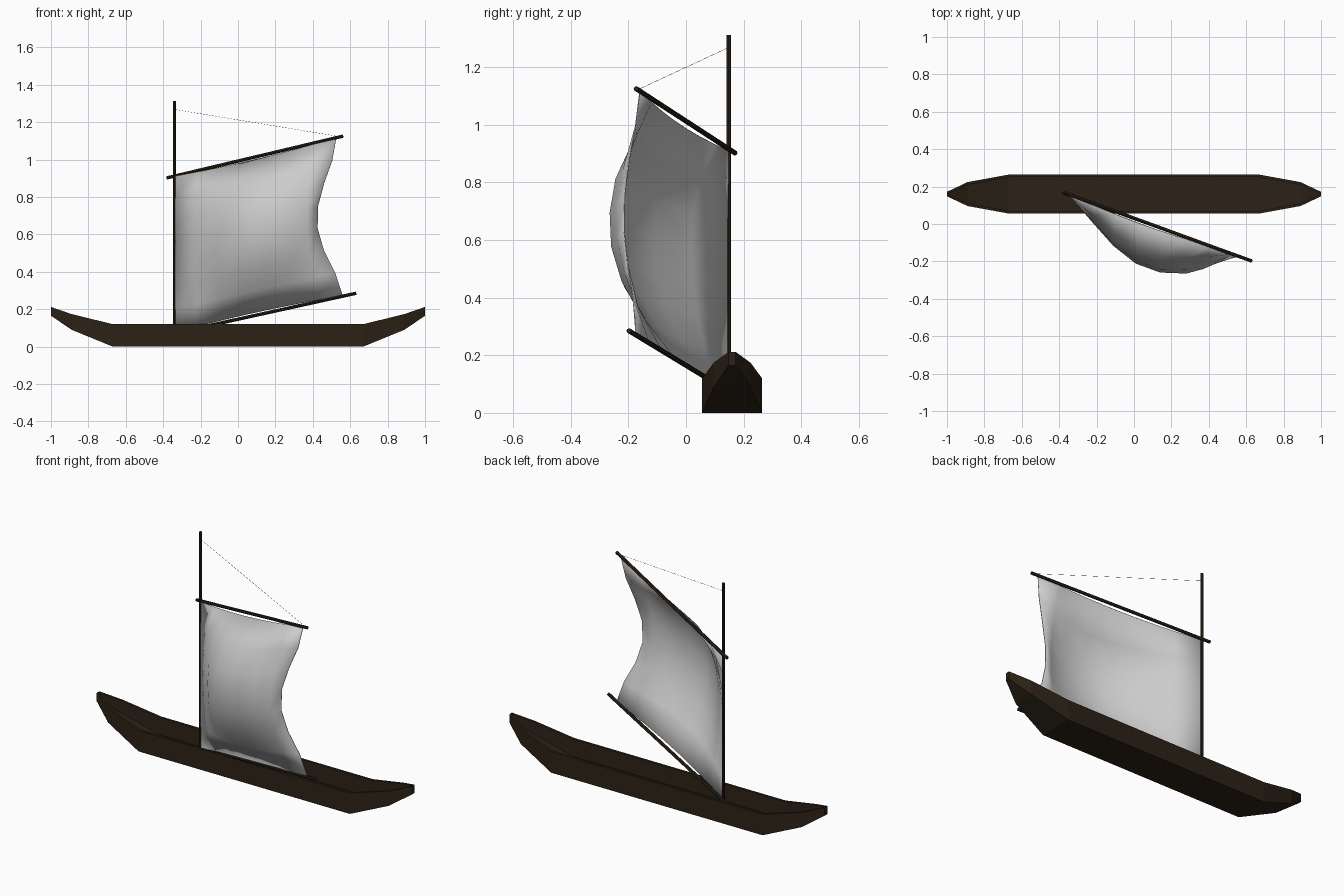
import bpy, bmesh
from mathutils import Vector

if "Cube" in bpy.data.objects:
    bpy.data.objects.remove(bpy.data.objects["Cube"])


def material(name, rgb):
    m = bpy.data.materials.new(name)
    m.diffuse_color = (*rgb, 1)
    m.use_nodes = True
    m.node_tree.nodes["Principled BSDF"].inputs["Base Color"].default_value = m.diffuse_color
    return m


wood = material("dark_wood", (0.025, 0.016, 0.008))


def add_object(name, bm, mat=None):
    bmesh.ops.recalc_face_normals(bm, faces=bm.faces[:])
    me = bpy.data.meshes.new(name)
    bm.to_mesh(me)
    bm.free()
    ob = bpy.data.objects.new(name, me)
    bpy.context.collection.objects.link(ob)
    if mat:
        me.materials.append(mat)
    return ob


def pole(name, a, b, r, sides=8):
    a, b = Vector(a), Vector(b)
    bm = bmesh.new()
    bmesh.ops.create_cone(bm, cap_ends=True, segments=sides, radius1=r,
                          radius2=r, depth=(b - a).length)
    ob = add_object(name, bm, wood)
    ob.location = (a + b) / 2
    ob.rotation_euler = (b - a).to_track_quat('Z', 'Y').to_euler()
    return ob


# Dugout hull: U-shaped sections lofted from end to end
# x, half width, bottom z, rim z, floor z, wall thickness
half = [(0.67, 0.104, 0.0, 0.12, 0.02, 0.014),
        (0.89, 0.064, 0.09, 0.174, 0.105, 0.014),
        (1.0, 0.012, 0.165, 0.212, 0.175, 0.012)]
stations = [(-s[0], *s[1:]) for s in reversed(half)] + half
bm = bmesh.new()
rings = []
for x, w, zb, zt, zf, t in stations:
    n = w - t
    section = [(-w, zb), (w, zb), (w, zt), (n, zt),
               (n, zf), (-n, zf), (-n, zt), (-w, zt)]
    rings.append([bm.verts.new((x, 0.16 + y, z)) for y, z in section])
for p, q in zip(rings, rings[1:]):
    for i in range(8):
        j = (i + 1) % 8
        bm.faces.new((p[i], p[j], q[j], q[i]))
for r in (rings[0], rings[-1]):
    bm.faces.new((r[0], r[1], r[2], r[7]))
add_object("hull", bm, wood)

# Mast, yard, boom and the line from masthead to yard end
pole("mast", (-0.34, 0.148, 0.015), (-0.34, 0.148, 1.312), 0.008)
pole("yard", (-0.38, 0.17, 0.902), (0.56, -0.173, 1.125), 0.009)
pole("boom", (-0.38, 0.168, 0.063), (0.63, -0.198, 0.285), 0.009)
pole("halyard", (-0.34, 0.148, 1.268), (0.53, -0.16, 1.125), 0.0006, 5)

# Sail: edges on the spars, blended into a bellied middle section
tack, clew = Vector((-0.34, 0.148, 0.075)), Vector((0.56, -0.173, 0.272))
throat, peak = Vector((-0.34, 0.148, 0.91)), Vector((0.525, -0.16, 1.115))
belly = [(-0.34, 0.148), (-0.23, 0.02), (-0.11, -0.115), (0.01, -0.21),
         (0.14, -0.258), (0.28, -0.264), (0.37, -0.24), (0.425, -0.215)]
body = [0.06, 0.47, 0.79, 0.96, 1, 0.94, 0.64, 0.06]
leech = [0, 0.27, 0.72, 1, 0.97, 0.67, 0.25, 0]
bm = bmesh.new()
grid = []
for j in range(8):
    row = []
    for i, (bx, by) in enumerate(belly):
        u, v = i / 7, j / 7
        w = body[j] + (leech[j] - body[j]) * u ** 5
        p = tack.lerp(clew, u).lerp(throat.lerp(peak, u), v)
        # foot and head edges scallop slightly away from the spars
        sag = 0.05 * u * (1 - u) * (1 - 2 * v)
        row.append(bm.verts.new((p.x + (bx - p.x) * w, p.y + (by - p.y) * w, p.z + sag)))
    grid.append(row)
for a, b in zip(grid, grid[1:]):
    for i in range(7):
        bm.faces.new((a[i], a[i + 1], b[i + 1], b[i]))
for f in bm.faces:
    f.smooth = True
sail = add_object("sail", bm)
mod = sail.modifiers.new("thickness", 'SOLIDIFY')
mod.thickness = 0.004
mod.offset = 0
